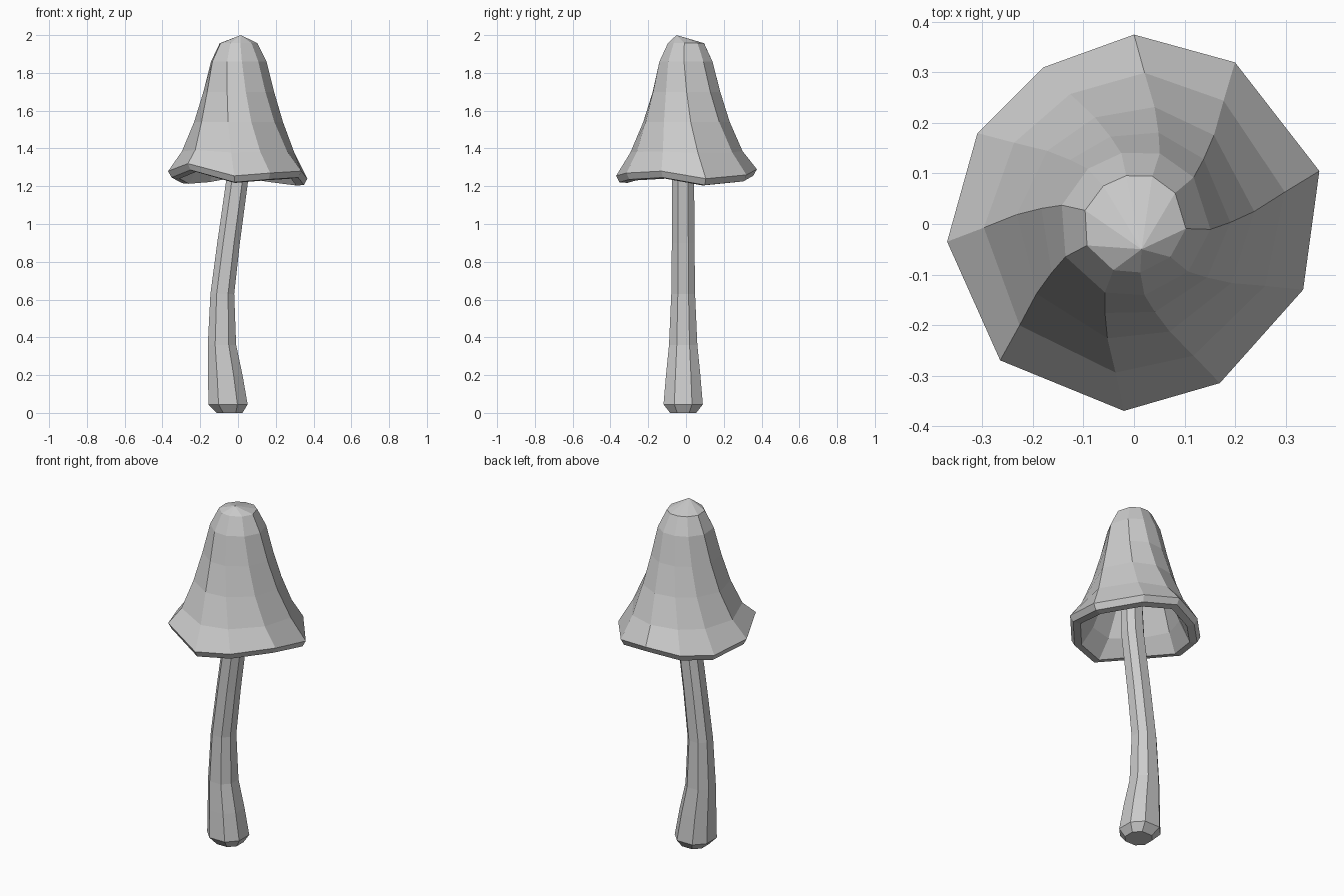
import bpy
import bmesh
from math import radians
from mathutils import Vector, Matrix

cube = bpy.data.objects.get("Cube")
if cube:
    bpy.data.objects.remove(cube, do_unlink=True)

grey = bpy.data.materials.new("plain_grey")
grey.use_nodes = True
colour = (0.6, 0.6, 0.6, 1)
grey.diffuse_color = colour
grey.node_tree.nodes["Principled BSDF"].inputs["Base Color"].default_value = colour


def loft(name, rings, start=None, end=None):
    """Skin a list of point rings; each end closes to a point or a flat cap."""
    bm = bmesh.new()
    loops = [[bm.verts.new(p) for p in ring] for ring in rings]
    n = len(loops[0])
    for a, b in zip(loops, loops[1:]):
        for i in range(n):
            j = (i + 1) % n
            bm.faces.new((a[i], a[j], b[j], b[i]))
    for loop, tip in ((loops[0], start), (loops[-1], end)):
        if tip is None:
            bm.faces.new(loop)
        else:
            v = bm.verts.new(tip)
            for i in range(n):
                bm.faces.new((loop[i], loop[(i + 1) % n], v))
    bmesh.ops.recalc_face_normals(bm, faces=bm.faces)
    mesh = bpy.data.meshes.new(name)
    bm.to_mesh(mesh)
    bm.free()
    mesh.materials.append(grey)
    obj = bpy.data.objects.new(name, mesh)
    bpy.context.collection.objects.link(obj)
    return obj


# Wavy ten-sided rim of the cap
rim = [Vector(p) for p in (
    (0.367, 0.105, 1.24), (0.2, 0.32, 1.26), (0, 0.375, 1.29),
    (-0.18, 0.31, 1.26), (-0.31, 0.18, 1.25), (-0.37, -0.035, 1.28),
    (-0.265, -0.27, 1.32), (-0.02, -0.37, 1.255), (0.17, -0.315, 1.27),
    (0.335, -0.13, 1.28))]


def cap_ring(radius, z, twist, wave):
    """Shrink and twist the rim, keeping part of its up and down wave."""
    turn = Matrix.Rotation(radians(twist), 3, "Z")
    return [turn @ Vector((p.x * radius / 0.37, p.y * radius / 0.37,
                           z + wave * (p.z - 1.26))) for p in rim]


# Cap: hollow following the shell, lip, then the twisted bell and off-centre tip
cap_rings = [cap_ring(*r) for r in (
    (0.135, 1.68, -14, 0), (0.19, 1.5, -9, 0), (0.25, 1.33, -4, 0.4),
    (0.31, 1.222, 0, 0.9), (0.352, 1.226, 0, 1), (0.37, 1.26, 0, 1),
    (0.296, 1.38, -4, 0.2), (0.232, 1.54, -10, 0), (0.185, 1.70, -15, 0),
    (0.147, 1.86, -20, 0), (0.1, 1.957, -21, 0))]
loft("cap", cap_rings, start=(0, 0, 1.77), end=(0.015, -0.05, 2.0))

# Stem: eight-sided, bent and thicker at the foot
section = ((1, 0.45), (0.48, 1), (-0.48, 1), (-1, 0.45),
           (-1, -0.45), (-0.48, -1), (0.48, -1), (1, -0.45))
stem_rings = [[(x + r * u, -0.015 + r * v, z) for u, v in section]
              for x, z, r in (
    (-0.045, 0, 0.069), (-0.053, 0.045, 0.104), (-0.067, 0.2, 0.091),
    (-0.085, 0.36, 0.075), (-0.083, 0.63, 0.063), (-0.05, 0.9, 0.06),
    (-0.003, 1.24, 0.058), (0.01, 1.58, 0.052))]
loft("stem", stem_rings)
